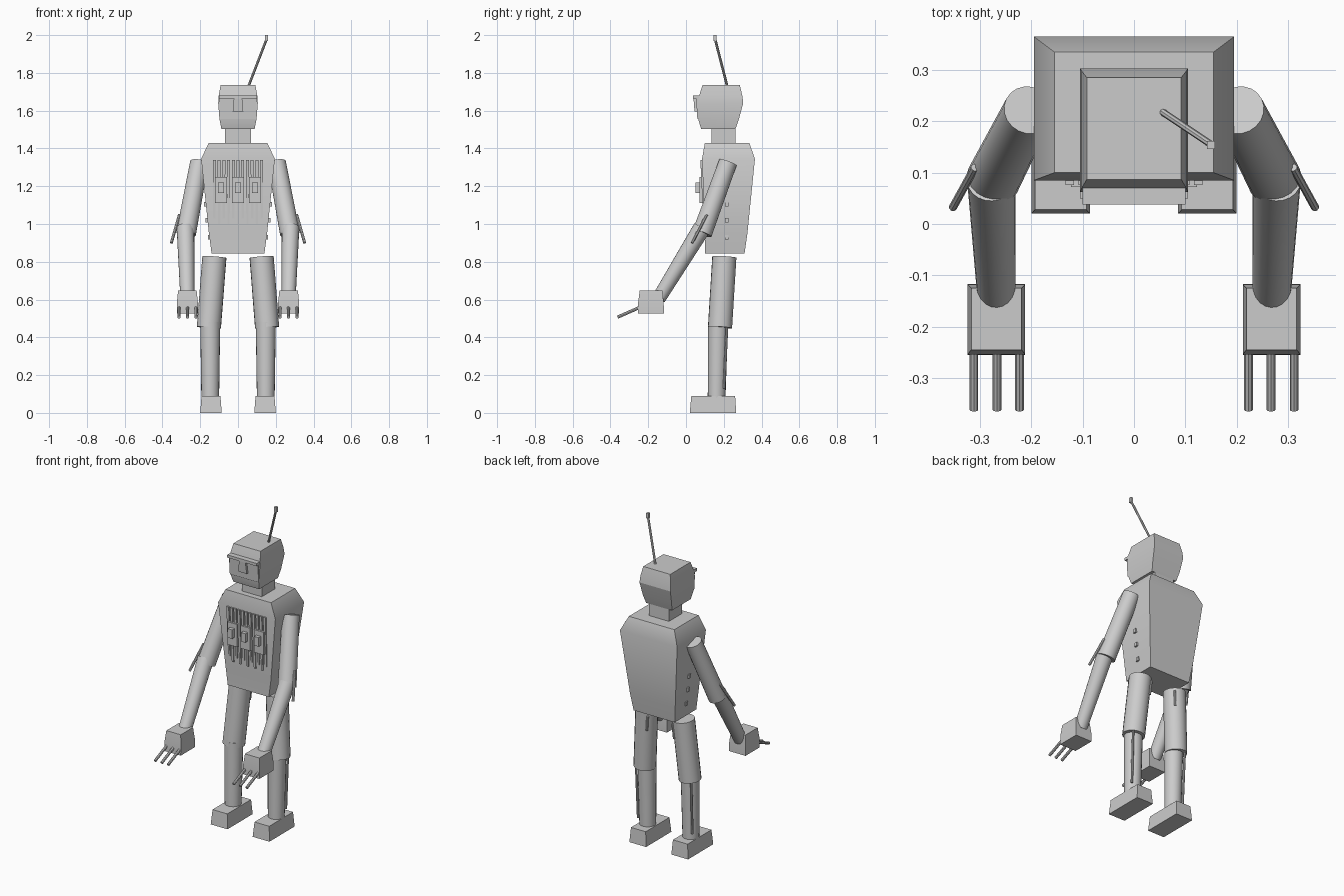
import bpy
from mathutils import Vector


def finish(name, verts, faces, angle=0.7):
    me = bpy.data.meshes.new(name)
    me.from_pydata(verts, [], faces)
    me.update()
    ob = bpy.data.objects.new(name, me)
    bpy.context.collection.objects.link(ob)
    bpy.ops.object.select_all(action='DESELECT')
    ob.select_set(True)
    bpy.context.view_layer.objects.active = ob
    bpy.ops.object.shade_smooth_by_angle(angle=angle)
    return ob


def skin(name, rings, angle=0.7):
    """Join equal-sized rings of points into a closed solid."""
    n = len(rings[0])
    verts = [p for r in rings for p in r]
    faces = [tuple(reversed(range(n))), tuple(range(len(verts) - n, len(verts)))]
    for k in range(len(rings) - 1):
        for i in range(n):
            j = (i + 1) % n
            faces.append((k*n + i, k*n + j, k*n + n + j, k*n + n + i))
    return finish(name, verts, faces, angle)


def loft(name, sections, angle=0.7):
    """Sections are (z, x centre, half width, y front, y back), bottom to top."""
    return skin(name, [[(c - w, f, z), (c + w, f, z), (c + w, b, z), (c - w, b, z)]
                       for z, c, w, f, b in sections], angle)


def box(name, x, w, y0, y1, z0, z1):
    return loft(name, [(z0, x, w/2, y0, y1), (z1, x, w/2, y0, y1)], 0.5)


def tube(name, a, b, r0, r1, n=20):
    from math import cos, sin, tau
    a, b = Vector(a), Vector(b)
    q = (b - a).to_track_quat('Z', 'Y')
    return skin(name, [[p + q @ Vector((r*cos(tau*i/n), r*sin(tau*i/n), 0)) for i in range(n)]
                       for p, r in ((a, r0), (b, r1))])


# Torso, neck and head
loft("torso", [(0.845, 0, 0.14, 0.10, 0.31), (0.95, 0, 0.154, 0.10, 0.325),
               (1.345, 0, 0.195, 0.085, 0.365), (1.43, 0, 0.155, 0.10, 0.335)], 0.8)
box("neck", 0, 0.135, 0.135, 0.262, 1.40, 1.53)
loft("head", [(1.503, 0, 0.088, 0.08, 0.262), (1.555, 0, 0.098, 0.065, 0.28),
              (1.64, 0, 0.105, 0.062, 0.303), (1.68, 0, 0.102, 0.07, 0.298),
              (1.735, 0, 0.092, 0.087, 0.285)], 0.35)

# Face visor and nose
box("visor_brim", 0, 0.2, 0.038, 0.095, 1.664, 1.681)
loft("visor_screen", [(1.555, 0, 0.098, 0.06, 0.10), (1.664, 0, 0.098, 0.054, 0.10)])
loft("nose", [(1.595, 0, 0.028, 0.045, 0.08), (1.664, 0, 0.022, 0.040, 0.08)])

# Antenna
tube("antenna", (0.05, 0.222, 1.715), (0.15, 0.155, 1.975), 0.007, 0.007, 8)
box("antenna_tip", 0.15, 0.016, 0.146, 0.162, 1.968, 2.0)

# Chest grille bars, plates and knobs
for i in range(11):
    x = -0.125 + 0.025*i
    low = 1.0 if i % 2 else 1.03
    loft("chest_bar", [(low, x, 0.006, 0.091, 0.13), (1.34, x, 0.008, 0.076, 0.13)])
for x in (-0.09, 0, 0.09):
    box("chest_plate", x, 0.066, 0.072, 0.12, 1.11, 1.25)
    box("chest_knob", x, 0.03, 0.05, 0.08, 1.165, 1.22)

for s in (-1, 1):
    # Side studs
    for z, x in ((1.105, 0.17), (1.02, 0.162), (0.93, 0.15)):
        box("side_stud", s*x, 0.018, 0.206, 0.226, z - 0.012, z + 0.012)

    # Arm
    tube("upper_arm", (s*0.205, 0.222, 1.325), (s*0.275, 0.085, 0.95), 0.049, 0.053)
    tube("elbow_rod", (s*0.31, 0.11, 1.05), (s*0.353, 0.032, 0.9), 0.008, 0.008, 8)
    tube("forearm", (s*0.278, 0.085, 0.98), (s*0.268, -0.145, 0.605), 0.047, 0.037)

    # Hand with three fingers
    loft("hand", [(0.525, s*0.268, 0.056, -0.255, -0.117), (0.58, s*0.268, 0.056, -0.254, -0.118),
                  (0.648, s*0.268, 0.049, -0.245, -0.125)], 0.3)
    for x in (0.223, 0.267, 0.312):
        tube("finger", (s*x, -0.235, 0.563), (s*x, -0.362, 0.507), 0.0085, 0.0085, 8)

    # Leg
    tube("thigh", (s*0.125, 0.203, 0.825), (s*0.154, 0.18, 0.452), 0.064, 0.064)
    tube("thigh_rod", (s*0.085, 0.252, 0.80), (s*0.093, 0.248, 0.71), 0.007, 0.007, 8)
    tube("shin", (s*0.147, 0.17, 0.48), (s*0.147, 0.162, 0.08), 0.053, 0.047)
    tube("shin_rod", (s*0.188, 0.217, 0.46), (s*0.185, 0.202, 0.13), 0.007, 0.007, 8)
    loft("foot", [(0, s*0.143, 0.057, 0.02, 0.266), (0.09, s*0.143, 0.05, 0.028, 0.26)])
